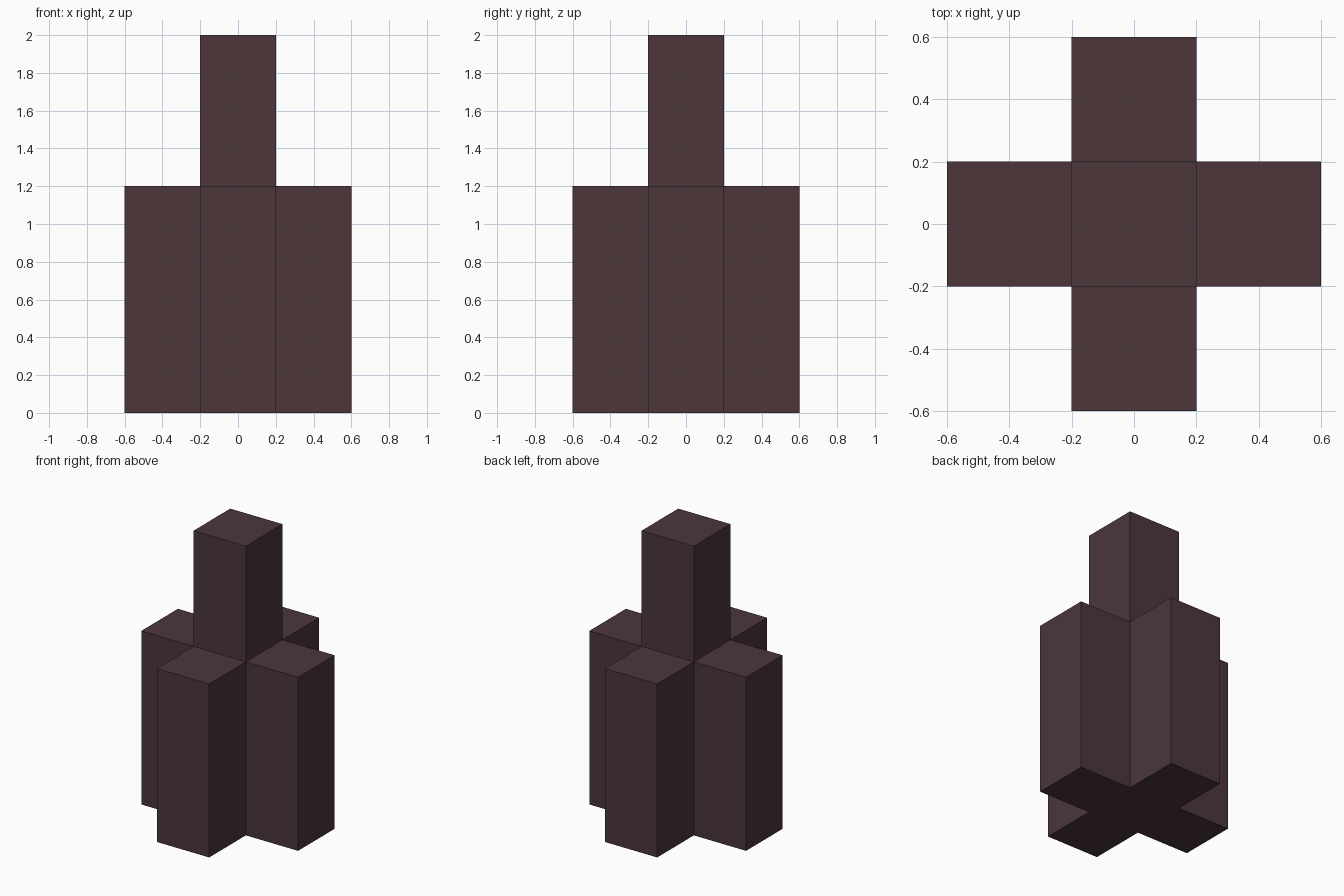
import bpy
import bmesh
from mathutils import Vector

if "Cube" in bpy.data.objects:
    bpy.data.objects.remove(bpy.data.objects["Cube"], do_unlink=True)

HALF = 0.2            # half the width of one square column
BODY_HEIGHT = 1.2
TOWER_HEIGHT = 0.8

# Single dark brown colour
colour = (0.072, 0.037, 0.0425, 1.0)
brown = bpy.data.materials.new("dark brown")
brown.use_nodes = True
brown.diffuse_color = colour
bsdf = next(n for n in brown.node_tree.nodes if n.type == 'BSDF_PRINCIPLED')
bsdf.inputs["Base Color"].default_value = colour
bsdf.inputs["Roughness"].default_value = 0.9


def extrude_up(bm, faces, height):
    """Extrude faces upward and return the new top faces."""
    result = bmesh.ops.extrude_face_region(bm, geom=faces, use_keep_orig=True)["geom"]
    verts = [g for g in result if isinstance(g, bmesh.types.BMVert)]
    bmesh.ops.translate(bm, verts=verts, vec=Vector((0, 0, height)))
    return [g for g in result if isinstance(g, bmesh.types.BMFace)]


# Plus-shaped base: a centre square with one square on each side
bm = bmesh.new()
for cx, cy in ((0, 0), (1, 0), (-1, 0), (0, 1), (0, -1)):
    corners = ((-1, -1), (1, -1), (1, 1), (-1, 1))
    bm.faces.new([bm.verts.new(((2 * cx + sx) * HALF, (2 * cy + sy) * HALF, 0))
                  for sx, sy in corners])
bmesh.ops.remove_doubles(bm, verts=bm.verts[:], dist=0.001)

# Body: the plus raised to shoulder height
shoulders = extrude_up(bm, bm.faces[:], BODY_HEIGHT)

# Tower: the centre square raised above the shoulders
centre = min(shoulders, key=lambda f: f.calc_center_median().xy.length)
extrude_up(bm, [centre], TOWER_HEIGHT)
if centre.is_valid:
    bmesh.ops.delete(bm, geom=[centre], context='FACES_ONLY')
bmesh.ops.recalc_face_normals(bm, faces=bm.faces[:])

mesh = bpy.data.meshes.new("cross_tower")
bm.to_mesh(mesh)
bm.free()
mesh.materials.append(brown)
tower = bpy.data.objects.new("cross_tower", mesh)
bpy.context.collection.objects.link(tower)
